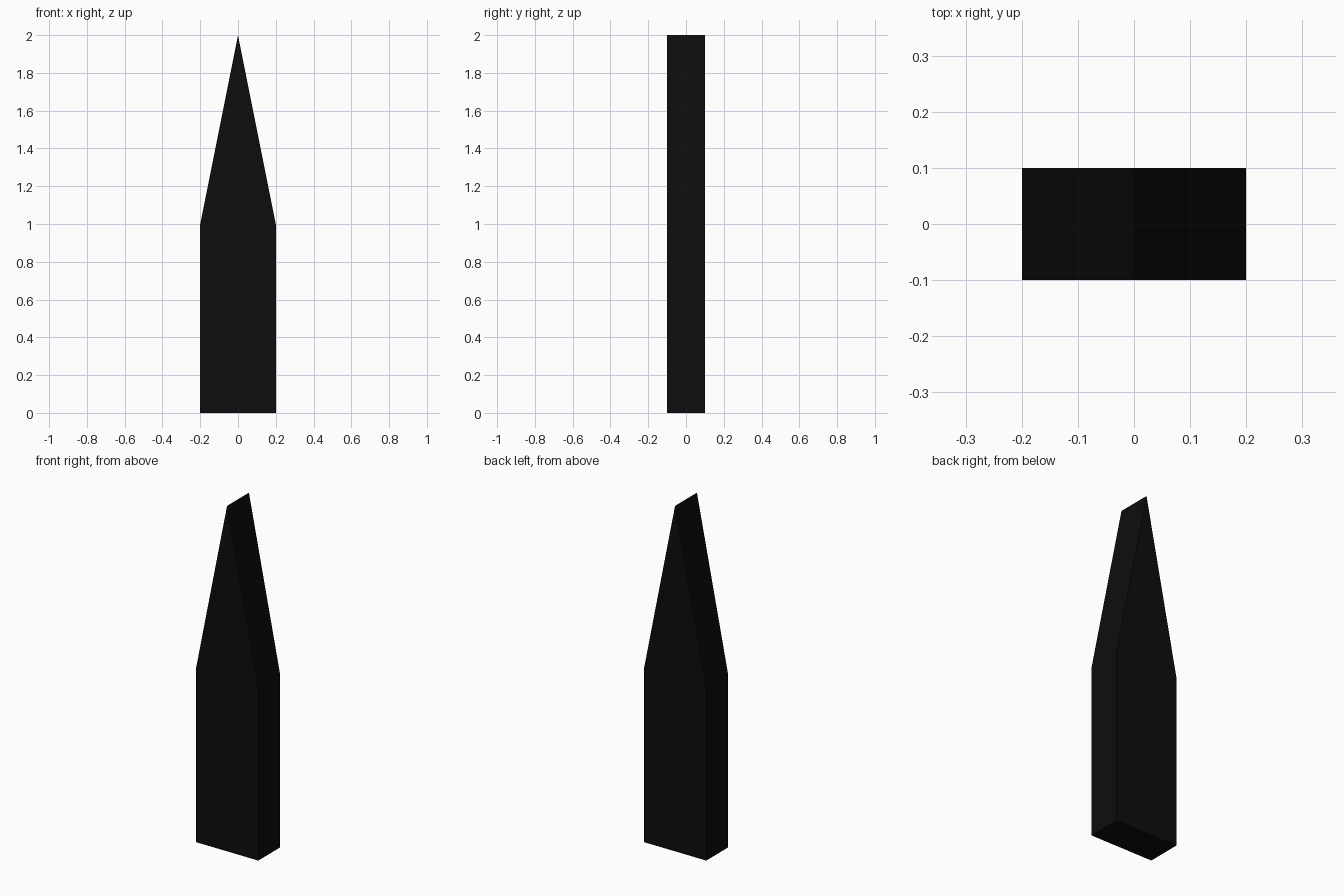
import bpy, bmesh

if "Cube" in bpy.data.objects:
    bpy.data.objects.remove(bpy.data.objects["Cube"])

HALF_WIDTH, DEPTH, SHOULDER, TIP = 0.2, 0.2, 1.0, 2.0

# Pointed front outline, x and z
profile = [(-HALF_WIDTH, 0), (HALF_WIDTH, 0), (HALF_WIDTH, SHOULDER),
           (0, TIP), (-HALF_WIDTH, SHOULDER)]

# Extrude the outline from front to back
bm = bmesh.new()
face = bm.faces.new([bm.verts.new((x, -DEPTH / 2, z)) for x, z in profile])
extruded = bmesh.ops.extrude_face_region(bm, geom=[face], use_keep_orig=True)
back = [g for g in extruded["geom"] if isinstance(g, bmesh.types.BMVert)]
bmesh.ops.translate(bm, verts=back, vec=(0, DEPTH, 0))
bmesh.ops.recalc_face_normals(bm, faces=bm.faces)

mesh = bpy.data.meshes.new("pointed_post")
bm.to_mesh(mesh)
bm.free()
post = bpy.data.objects.new("pointed_post", mesh)
bpy.context.collection.objects.link(post)

# Black finish
black = bpy.data.materials.new("black")
black.diffuse_color = (0.004, 0.004, 0.004, 1)
black.use_nodes = True
black.node_tree.nodes["Principled BSDF"].inputs["Base Color"].default_value = black.diffuse_color
mesh.materials.append(black)
